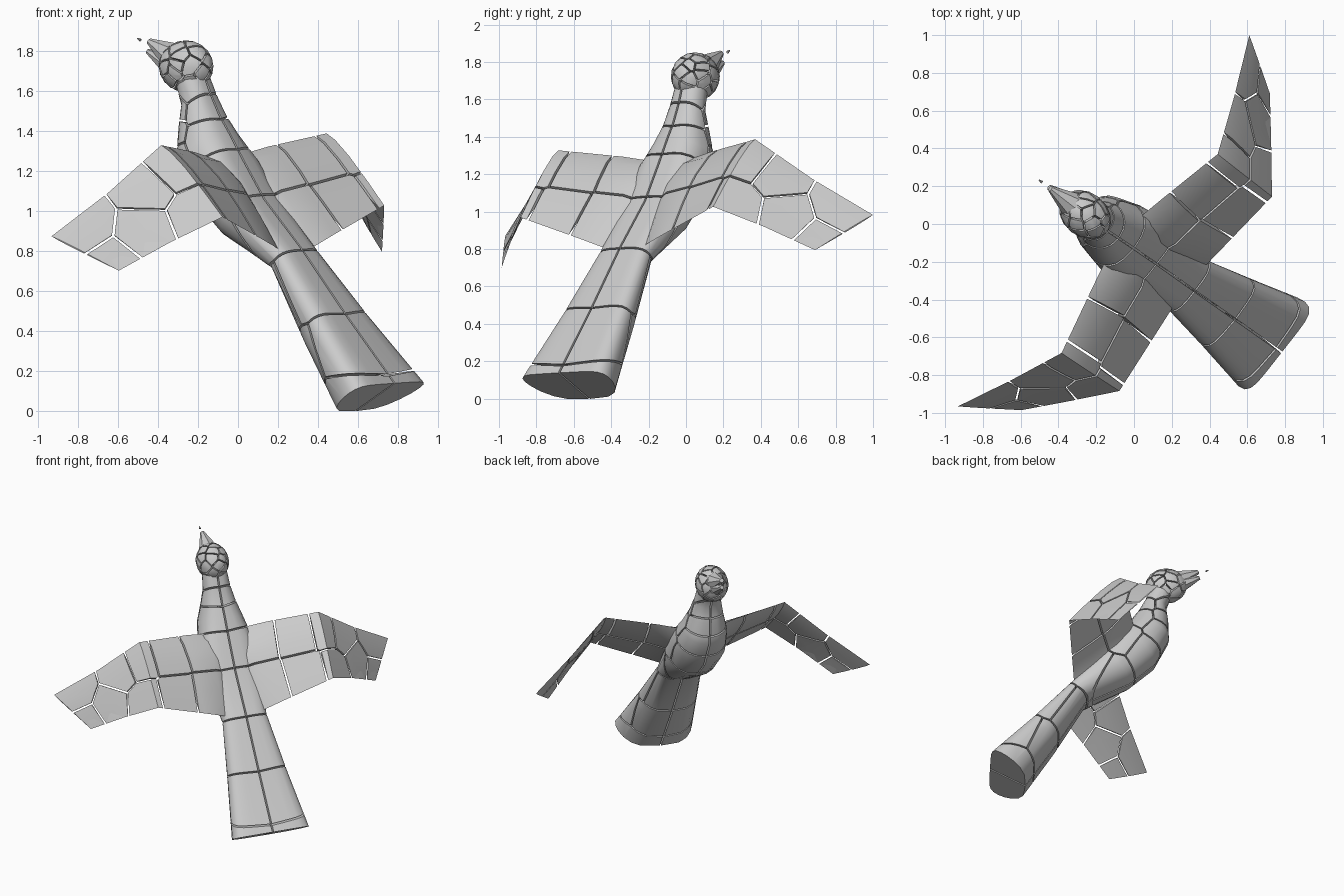
import bpy, bmesh, math, random
from mathutils import Vector, Matrix

if "Cube" in bpy.data.objects:
    bpy.data.objects.remove(bpy.data.objects["Cube"])

random.seed(4)
# Bird frame: side (s), forward (f), up (u); the bird is turned diagonally in the world
S = Vector((0.617, 0.786, 0.044)).normalized()
F = Vector((-0.786, 0.617, 0)).normalized()
U = S.cross(F).normalized()
WORLD = Matrix((S, F, U)).transposed().to_4x4()
WORLD.translation = -0.045 * S


def fracture(bm, seeds, gap):
    """Split a closed mesh into solid Voronoi shards separated by a narrow gap."""
    out = bmesh.new()
    for i, a in enumerate(seeds):
        c = bm.copy()
        for j in sorted(range(len(seeds)), key=lambda k: (seeds[k] - a).length):
            if j == i or not c.faces:
                continue
            d = (seeds[j] - a).normalized()
            co = (seeds[j] + a) / 2 - d * gap / 2
            bmesh.ops.bisect_plane(c, geom=c.verts[:] + c.edges[:] + c.faces[:], dist=1e-5,
                                   plane_co=co, plane_no=d, clear_outer=True)
            rim = [e for e in c.edges if e.is_boundary]
            if rim:
                bmesh.ops.holes_fill(c, edges=rim, sides=0)
        me = bpy.data.meshes.new("shard")
        c.to_mesh(me)
        c.free()
        out.from_mesh(me)
        bpy.data.meshes.remove(me)
    bm.free()
    return out


def finish(name, bm, angle=35):
    bmesh.ops.recalc_face_normals(bm, faces=bm.faces)
    bm.transform(WORLD)
    me = bpy.data.meshes.new(name)
    bm.to_mesh(me)
    bm.free()
    ob = bpy.data.objects.new(name, me)
    bpy.context.collection.objects.link(ob)
    bpy.ops.object.select_all(action='DESELECT')
    ob.select_set(True)
    bpy.context.view_layer.objects.active = ob
    bpy.ops.object.shade_smooth_by_angle(angle=math.radians(angle))


def loft(rings):
    bm = bmesh.new()
    vs = [[bm.verts.new(p) for p in r] for r in rings]
    n = len(vs[0])
    for a, b in zip(vs, vs[1:]):
        for k in range(n):
            bm.faces.new((a[k], a[(k + 1) % n], b[(k + 1) % n], b[k]))
    bm.faces.new(vs[0])
    bm.faces.new(vs[-1][::-1])
    bmesh.ops.recalc_face_normals(bm, faces=bm.faces)
    return bm


# Body: tail to neck; back (f,u), front (f,u), half width, bias of widest line, squareness
BODY = [(-1.035, .14, -.78, .00, .285, 1.9, .6), (-.74, .48, -.57, .33, .22, 1.6, .6),
        (-.47, .81, -.35, .71, .165, 1.3, .7), (-.24, 1.06, -.03, .88, .20, 1.5, .8),
        (-.11, 1.26, .155, 1.05, .20, 1.4, .8), (-.03, 1.39, .255, 1.26, .165, 1, .8),
        (.03, 1.48, .25, 1.42, .125, 1, .8), (.08, 1.58, .235, 1.53, .10, 1, .8),
        (.12, 1.68, .27, 1.63, .09, 1, .8)]


def lerp_row(rows, v):
    i = min(int(v), len(rows) - 2)
    return [a + (b - a) * (v - i) for a, b in zip(rows[i], rows[i + 1])]


def body_ring(row, n=20):
    bf, bu, ff, fu, w, bias, sq = row
    ring = []
    for k in range(n):
        a = 2 * math.pi * k / n
        t = ((1 - math.cos(a)) / 2) ** bias
        s = math.copysign(abs(math.sin(a)) ** sq, math.sin(a)) * w
        ring.append(Vector((s, bf + (ff - bf) * t, bu + (fu - bu) * t)))
    return ring


def body_seed(v, t, side):
    bf, bu, ff, fu, w = lerp_row(BODY, v)[:5]
    return Vector((side * w * .5, bf + (ff - bf) * t, bu + (fu - bu) * t))


spots = [(.0, .75), (.6, .2), (.7, .9), (1.5, .2), (1.55, .9), (2.6, .2), (2.7, .9),
         (3.8, .15), (3.9, .9), (4.9, .85), (5.2, .2), (5.8, .9), (6.5, .2), (6.8, .85), (7.4, .4)]
seeds = [body_seed(v, t, side) for v, t in spots for side in (-1, 1)]
finish("body_and_tail", fracture(loft([body_ring(r) for r in BODY]), seeds, .011))

# Head: ellipsoid broken into many small shards
HEAD = Vector((0, .235, 1.725))
R = Vector((.118, .15, .13))
bm = bmesh.new()
bmesh.ops.create_uvsphere(bm, u_segments=16, v_segments=10, radius=1)
bm.transform(Matrix.Translation(HEAD) @ Matrix.Diagonal((*R, 1)))
seeds = []
for k in range(42):
    z = 1 - (2 * k + 1) / 42
    a = 2.4 * k + random.uniform(-.4, .4)
    q = math.sqrt(1 - z * z)
    seeds.append(HEAD + Vector((q * math.cos(a) * R.x, q * math.sin(a) * R.y, z * R.z)) * .9)
finish("head", fracture(bm, seeds, .009), 30)


# Beak: two flattened cones and a loose chip
def spike(name, base, tip, r, r_tip):
    base, tip = Vector((0, *base)), Vector((0, *tip))
    d = tip - base
    bm = bmesh.new()
    bmesh.ops.create_cone(bm, cap_ends=True, segments=8, radius1=r, radius2=r_tip, depth=d.length)
    bm.transform(Matrix.Translation((base + tip) / 2) @ d.to_track_quat('Z', 'X').to_matrix().to_4x4())
    finish(name, bm)


spike("upper_beak", (.30, 1.765), (.465, 1.85), .08, .016)
spike("lower_beak", (.32, 1.73), (.475, 1.80), .065, .014)
spike("beak_chip", (.52, 1.856), (.54, 1.865), .008, .003)

# Wings: stations hold leading point, trailing point (s,f,u) and thickness
WING = [(.09, .03, 1.27, .10, -.40, .79, .13), (.14, .00, 1.28, .15, -.435, .82, .11),
        (.30, -.035, 1.31, .30, -.45, .875, .07),
        (.67, -.12, 1.36, .655, -.485, 1.00, .04), (.956, .00, 1.135, .86, -.315, .885, .022),
        (1.25, .137, .93, 1.066, -.14, .75, .008)]


def wing_ring(row, side):
    a, b = Vector(row[:3]), Vector(row[3:6])
    nrm = (b - a).cross(Vector((1, 0, 0))).normalized() * row[6] / 2
    pts = [a]
    pts += [a.lerp(b, t) + nrm * h for t, h in ((.12, .75), (.35, 1), (.7, .6))]
    pts += [b]
    pts += [a.lerp(b, t) - nrm * h for t, h in ((.7, .6), (.35, 1), (.12, .75))]
    return [Vector((p.x * side, p.y, p.z)) for p in pts]


def wing_seed(v, c, side):
    row = lerp_row(WING, v)
    p = Vector(row[:3]).lerp(Vector(row[3:6]), c)
    return Vector((p.x * side, p.y, p.z))


spots = [(1.3, .2), (1.3, .75), (2.55, .25), (2.55, .8), (3.1, .25),
         (3.3, .85), (3.6, .25), (4.15, .7), (4.6, .15), (4.95, .9)]
for side, name in ((1, "left_wing"), (-1, "right_wing")):
    wing = loft([wing_ring(r, side) for r in WING])
    finish(name, fracture(wing, [wing_seed(v, c, side) for v, c in spots], .013))
